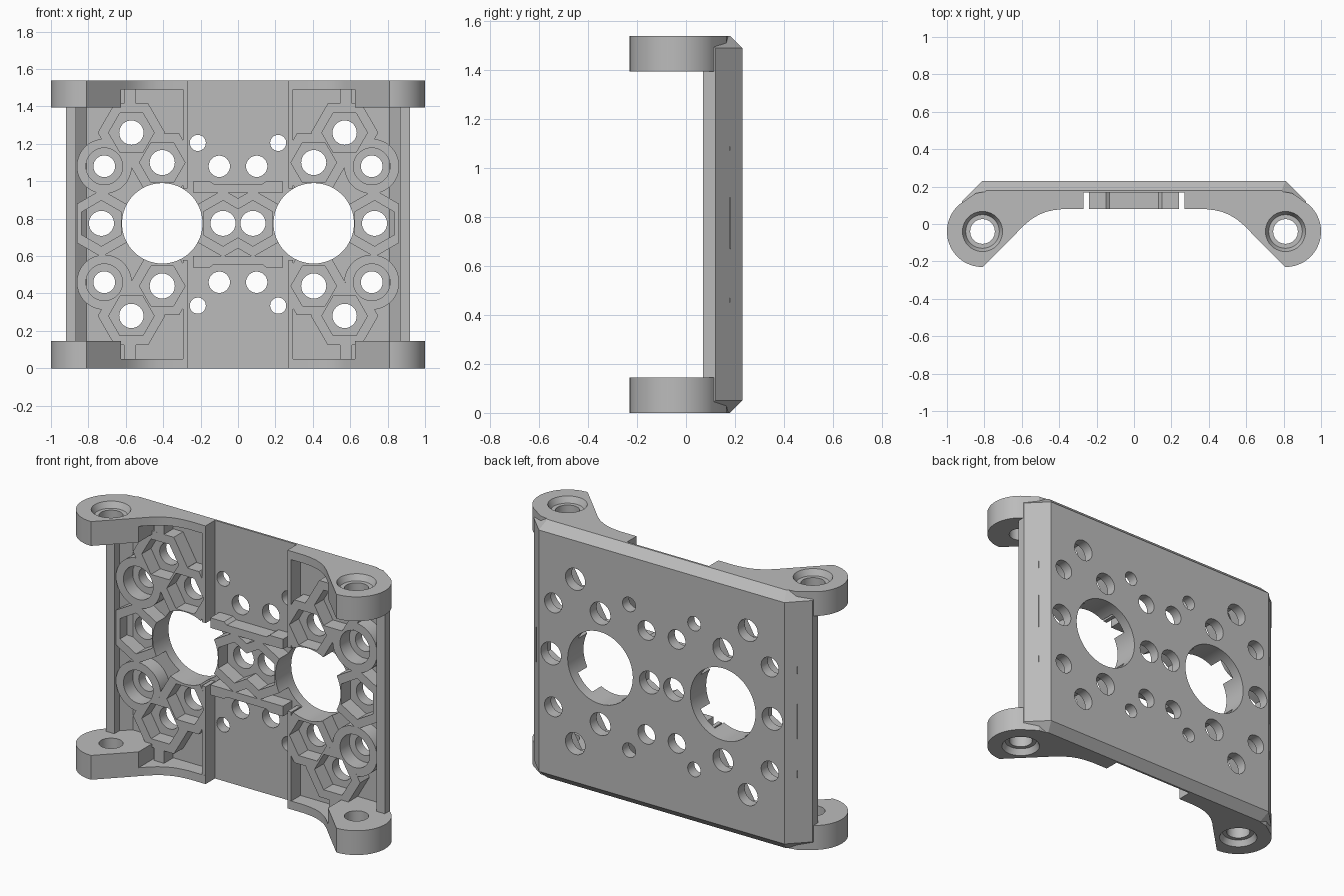
import bpy, bmesh, math
from mathutils import Vector

if "Cube" in bpy.data.objects:
    bpy.data.objects.remove(bpy.data.objects["Cube"])

grey = bpy.data.materials.new("plain_grey")
grey.diffuse_color = (0.5, 0.5, 0.5, 1)
grey.use_nodes = True
grey.node_tree.nodes["Principled BSDF"].inputs["Base Color"].default_value = grey.diffuse_color
H, MID = 1.54, 0.77          # total height, mirror height
FLOOR, RIB = 0.168, 0.08     # front faces of the plate and of the ribs
SIGNS = [(sx, sz) for sx in (1, -1) for sz in (1, -1)]


def finish(name, bm):
    bmesh.ops.recalc_face_normals(bm, faces=bm.faces[:])
    me = bpy.data.meshes.new(name)
    bm.to_mesh(me)
    bm.free()
    me.materials.append(grey)
    ob = bpy.data.objects.new(name, me)
    bpy.context.collection.objects.link(ob)
    return ob


def prism_bm(pts, a, b, axis):
    """Extrude a 2D outline from a to b along y (x,z points) or z (x,y points)."""
    bm = bmesh.new()
    put = (lambda p, t: (p[0], t, p[1])) if axis == 'y' else (lambda p, t: (p[0], p[1], t))
    f = bm.faces.new([bm.verts.new(put(p, a)) for p in pts])
    ext = bmesh.ops.extrude_face_region(bm, geom=[f])
    d = Vector((0, b - a, 0)) if axis == 'y' else Vector((0, 0, b - a))
    bmesh.ops.translate(bm, vec=d, verts=[v for v in ext['geom'] if isinstance(v, bmesh.types.BMVert)])
    return bm


def prism(name, pts, a, b, axis='y'):
    return finish(name, prism_bm(pts, a, b, axis))


def ngon(x, z, r, n, rot=0.0):
    return [(x + r * math.cos(rot + 2 * math.pi * i / n),
             z + r * math.sin(rot + 2 * math.pi * i / n)) for i in range(n)]


def rect(x0, x1, z0, z1):
    return [(x0, z0), (x1, z0), (x1, z1), (x0, z1)]


def boolean(ob, others, op):
    for o in others:
        m = ob.modifiers.new(op, 'BOOLEAN')
        m.object, m.operation, m.solver = o, op, 'EXACT'


def bake(ob, remove=()):
    bpy.context.view_layer.update()
    ev = ob.evaluated_get(bpy.context.evaluated_depsgraph_get())
    me = bpy.data.meshes.new_from_object(ev)
    ob.modifiers.clear()
    ob.data = me
    for o in remove:
        bpy.data.objects.remove(o, do_unlink=True)


def smooth(ob):
    bpy.ops.object.select_all(action='DESELECT')
    bpy.context.view_layer.objects.active = ob
    ob.select_set(True)
    bpy.ops.object.shade_smooth_by_angle(angle=math.radians(25))


# Back plate: folded sheet with sloped sides, front rails and chamfered ends
half = [(0.865, 0.07), (0.92, 0.07), (0.92, 0.12), (0.81, 0.23)]
inner = [(-0.81, FLOOR), (0.81, FLOOR), (0.865, 0.12)]
outline = half + [(-x, y) for x, y in half[::-1]] + [(-0.865, 0.12)] + inner
bm = prism_bm(outline, 0, H, 'z')
s = math.sqrt(0.5)
for sz in (1, -1):
    for nx, ny in ((0, 1), (s, s), (-s, s)):
        co = (0.81 * (1 if nx >= 0 else -1), 0.23, MID + sz * 0.72)
        bmesh.ops.bisect_plane(bm, geom=bm.verts[:] + bm.edges[:] + bm.faces[:], dist=1e-5,
                               plane_co=co, plane_no=(nx, ny, sz), clear_outer=True)
        bmesh.ops.holes_fill(bm, edges=[e for e in bm.edges if e.is_boundary], sides=0)
plate = finish("back_plate", bm)

# Hole layout for one quarter: x, z, radius
quarter = [(0.57, 1.26, 0.065), (0.405, 1.10, 0.067), (0.715, 1.08, 0.058),
           (0.10, 1.08, 0.057), (0.215, 1.205, 0.043)]
holes = [(sx * x, MID + sz * (z - MID), r) for x, z, r in quarter for sx, sz in SIGNS]
holes += [(sx * x, 0.775, 0.067) for x in (0.73, 0.08) for sx in (1, -1)]
big = [prism("cut_big", ngon(sx * 0.405, 0.775, 0.215, 64), -0.1, 0.4) for sx in (1, -1)]
small = [prism("cut_hole", ngon(x, z, r, 32), 0.1, 0.4) for x, z, r in holes]
boolean(plate, big + small, 'DIFFERENCE')
bake(plate, small)
smooth(plate)

# Rib lattice: hexagonal and round cells, each with an open pocket
solids, cuts = [], list(big)


def rib(pts):
    top = RIB + 0.0004 * len(solids) / 8      # tiny stagger keeps the union clean
    solids.append(prism("rib", pts, top, 0.18 + 0.0004 * len(solids) / 8))


def cell(x, z, r_out, r_in, n, rot=0.0):
    rib(ngon(x, z, r_out, n, rot))
    cuts.append(prism("cut_pocket", ngon(x, z, r_in, n, rot), -0.1, 0.3))


for sx, sz in SIGNS:
    mz = lambda z: MID + sz * (z - MID)
    cell(sx * 0.57, mz(1.26), 0.18, 0.122, 6)
    cell(sx * 0.405, mz(1.10), 0.18, 0.122, 6)
    cell(sx * 0.715, mz(1.08), 0.147, 0.098, 40)
    # strut to the end lip, and wall beside the centre channel
    rib([(sx * x, mz(z)) for x, z in rect(0.545, 0.61, 1.39, 1.492)])
    rib([(sx * x, mz(z)) for x, z in rect(0.27, 0.295, 0.96, 1.492)])
for sx in (1, -1):
    cell(sx * 0.73, 0.775, 0.18, 0.122, 6, math.pi / 6)
    cell(sx * 0.08, 0.775, 0.18, 0.122, 6, math.pi / 6)
    cuts.append(prism("cut_side", rect(*sorted((sx * 0.862, sx * 1.1)), 0, H), -0.1, 0.3))
    cuts.append(prism("cut_slot", rect(*sorted((sx * 0.24, sx * 0.27)), -0.1, 1.7), -0.1, 0.3))
for sz in (1, -1):
    z = lambda v: MID + sz * (v - MID)
    # wavy wall above and below the centre cells
    rib([(-0.24, z(0.94)), (0.24, z(0.94)), (0.24, z(1.0)), (0.15, z(1.0)),
         (0.13, z(0.985)), (-0.13, z(0.985)), (-0.15, z(1.0)), (-0.24, z(1.0))])
    cuts.append(prism("cut_channel", rect(-0.255, 0.255, *sorted((z(1.002), z(1.7)))), -0.1, 0.3))
ribs = solids[0]
ribs.name = "rib_lattice"
boolean(ribs, solids[1:], 'UNION')
boolean(ribs, cuts, 'DIFFERENCE')
bake(ribs, solids[1:] + cuts)
smooth(ribs)

# Hinge ears and curved end lips at the four corners
CX, CY, R = 0.81, -0.04, 0.19
arc = [(CX + R * math.cos(math.radians(a)), CY + R * math.sin(math.radians(a)))
       for a in range(-90, 51, 5)]
ear_pts = arc + [(0.845, 0.165), (0.80, 0.172), (0.625, 0.172), (0.625, -0.045)]
lip_pts = [(0.63, -0.05), (0.59, -0.009), (0.55, 0.025), (0.51, 0.049), (0.47, 0.065),
           (0.43, 0.074), (0.38, 0.08), (0.27, 0.08), (0.27, 0.172), (0.63, 0.172)]
for sx, sz in SIGNS:
    tag = ("right" if sx > 0 else "left") + ("_top" if sz > 0 else "_bottom")
    side = lambda pts: [(sx * x, y) for x, y in pts]
    z = lambda v: MID + sz * (v - MID)
    ear = prism("hinge_ear_" + tag, side(ear_pts), z(1.395), z(H), 'z')
    bore = prism("cut_bore", ngon(sx * CX, CY, 0.066, 40), z(1.3), z(1.6), 'z')
    # tapered recess around the bore
    bm = prism_bm(ngon(sx * CX, CY, 0.09, 40), z(1.505), z(1.545), 'z')
    for v in bm.verts:
        if abs(v.co.z - z(1.545)) < 1e-4:
            v.co.x = sx * CX + (v.co.x - sx * CX) * 1.22
            v.co.y = CY + (v.co.y - CY) * 1.22
    sink = finish("cut_recess", bm)
    boolean(ear, [bore, sink], 'DIFFERENCE')
    bake(ear, [bore, sink])
    smooth(ear)
    smooth(prism("end_lip_" + tag, side(lip_pts), z(1.49), z(H), 'z'))
